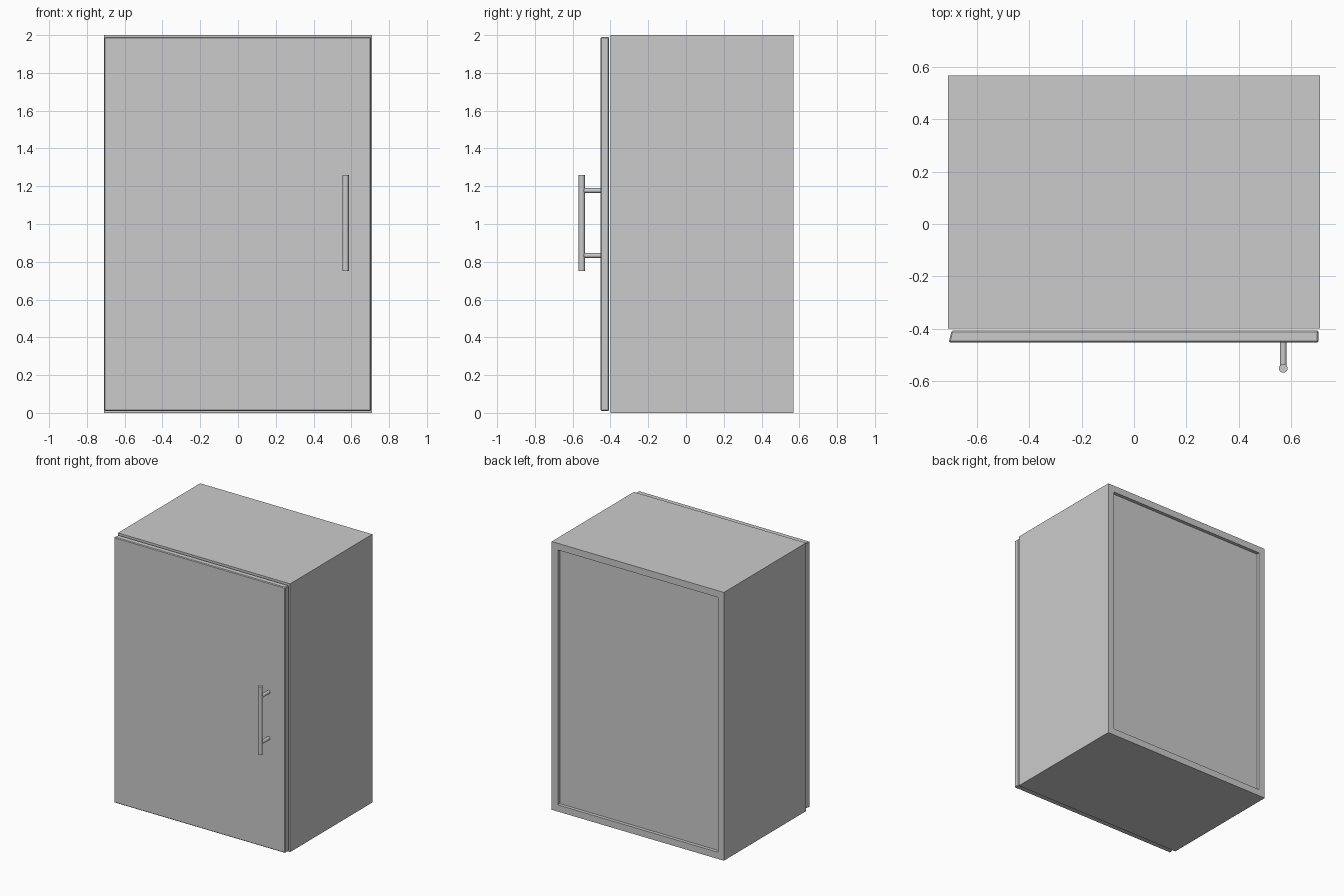
import bpy, bmesh, math

if "Cube" in bpy.data.objects:
    bpy.data.objects.remove(bpy.data.objects["Cube"])

W, Y0, Y1, H, T = 0.71, -0.40, 0.568, 2.0, 0.05


def finish(name, bm):
    bmesh.ops.recalc_face_normals(bm, faces=bm.faces)
    mesh = bpy.data.meshes.new(name)
    bm.to_mesh(mesh)
    bm.free()
    obj = bpy.data.objects.new(name, mesh)
    bpy.context.collection.objects.link(obj)
    return obj


def box(name, x0, x1, y0, y1, z0, z1):
    bm = bmesh.new()
    bmesh.ops.create_cube(bm, size=1)
    for v in bm.verts:
        v.co = ((x0 + x1) / 2 + v.co.x * (x1 - x0),
                (y0 + y1) / 2 + v.co.y * (y1 - y0),
                (z0 + z1) / 2 + v.co.z * (z1 - z0))
    return finish(name, bm)


def rod(name, radius, length, location, rotation=(0, 0, 0)):
    bpy.ops.mesh.primitive_cylinder_add(vertices=32, radius=radius, depth=length,
                                        location=location, rotation=rotation)
    obj = bpy.context.object
    obj.name = name
    bpy.ops.object.shade_smooth_by_angle()
    return obj


# Hollow carcass: a rectangular wall section swept around the opening
bm = bmesh.new()
loops = []
for inset, y in ((0, Y0), (0, Y1), (T, Y1), (T, Y0)):
    w = W - inset
    loops.append([bm.verts.new((x, y, z)) for x, z in
                  ((-w, inset), (w, inset), (w, H - inset), (-w, H - inset))])
for i in range(4):
    a, b = loops[i], loops[(i + 1) % 4]
    for j in range(4):
        k = (j + 1) % 4
        bm.faces.new((a[j], a[k], b[k], b[j]))
finish("cabinet_carcass", bm)

# Back panel, set into the carcass
box("back_panel", -W + T, W - T, Y1 - 0.05, Y1 - 0.025, T, H - T)

# Door with a slanted hinge edge and softened corners
door = box("door", -0.708, 0.705, -0.452, -0.407, 0.01, 1.99)
for v in door.data.vertices:
    if v.co.x < 0 and v.co.y > -0.43:
        v.co.x += 0.011
bevel = door.modifiers.new("edge_chamfer", 'BEVEL')
bevel.width = 0.005
bevel.segments = 1

# Bar handle on two posts
rod("handle_bar", 0.0165, 0.51, (0.57, -0.5515, 1.005))
for side, z in (("lower", 0.833), ("upper", 1.177)):
    rod("handle_post_" + side, 0.0125, 0.105, (0.57, -0.4975, z), (math.pi / 2, 0, 0))
